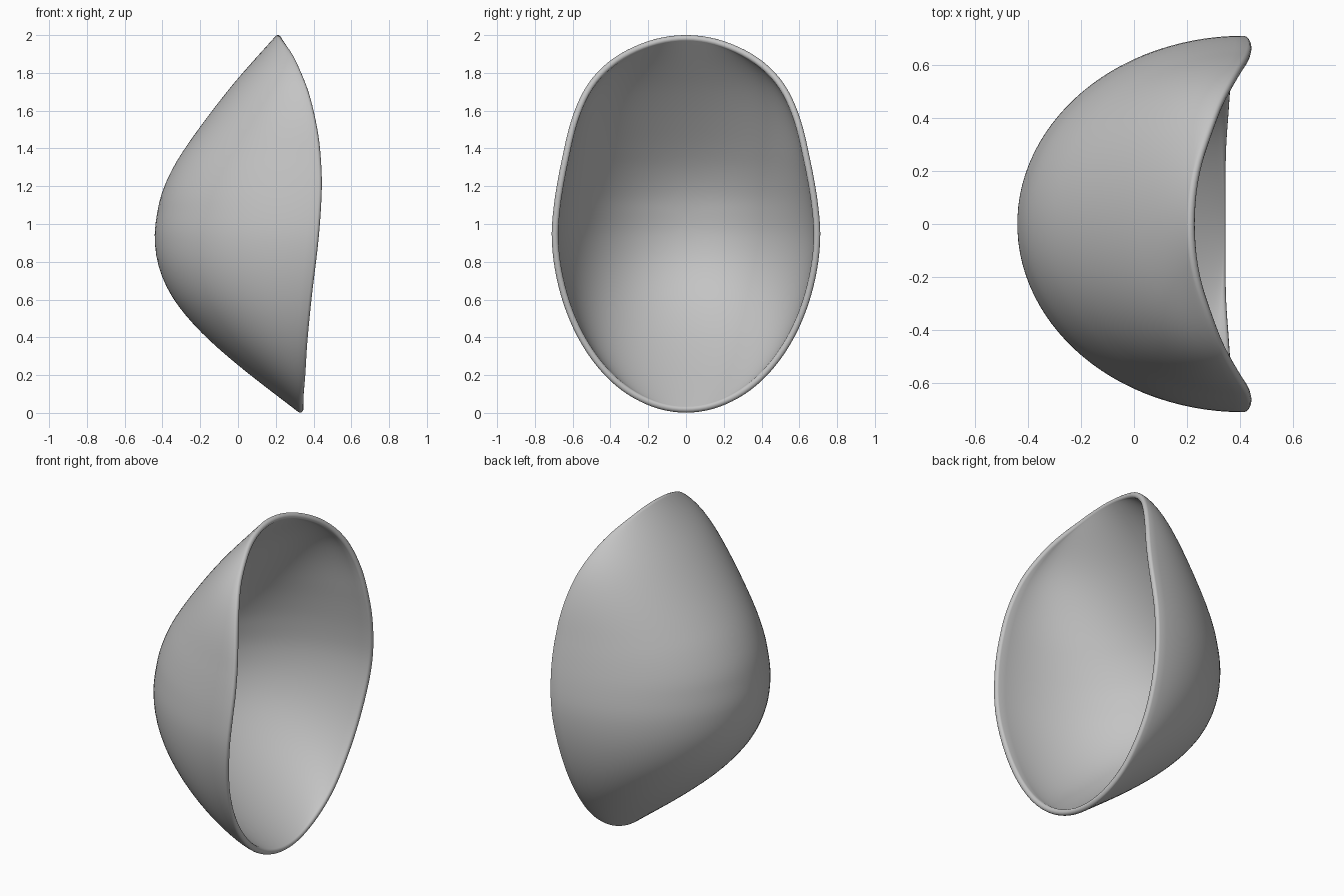
import bpy, bmesh, math
from mathutils import Vector

cube = bpy.data.objects.get("Cube")
if cube:
    bpy.data.objects.remove(cube, do_unlink=True)

SEG, RINGS, THICK, BULGE, RIM_STEPS = 128, 28, 0.035, 0.015, 6

# Profiles against height v (-1 bottom .. 1 top)
BACK_X = [(-1, .32), (-.75, 0), (-.57, -.2), (-.4, -.34), (-.235, -.417), (-.066, -.441),
          (.10, -.42), (.2, -.39), (.315, -.335), (.415, -.272), (.51, -.205), (.65, -.1),
          (.78, .005), (1, .2)]
RIM_X = [(-1, .32), (-.825, .339), (-.64, .351), (-.4, .374), (-.08, .411), (.18, .428),
         (.34, .424), (.5, .406), (.7, .36), (.85, .302), (.92, .264), (1, .2)]
WIDTH = [(-1, .735), (-.85, .725), (-.7, .719), (-.4, .716), (-.08, .713), (.1, .703),
         (.25, .698), (.4, .704), (.6, .738), (.8, .792), (.9, .815), (1, .83)]


def smooth_curve(pts, t):
    """Cubic Hermite interpolation through the profile points."""
    n = len(pts)

    def slope(i):
        a, b = pts[max(i - 1, 0)], pts[min(i + 1, n - 1)]
        return (b[1] - a[1]) / (b[0] - a[0])

    i = 0
    while i < n - 2 and t > pts[i + 1][0]:
        i += 1
    (x0, y0), (x1, y1) = pts[i], pts[i + 1]
    h = x1 - x0
    s = (t - x0) / h
    return ((2*s**3 - 3*s**2 + 1) * y0 + (s**3 - 2*s**2 + s) * h * slope(i)
            + (3*s**2 - 2*s**3) * y1 + (s**3 - s**2) * h * slope(i + 1))


def shell_point(r, ang):
    """Point of the outer bowl from a unit disk position."""
    u, v = r * math.cos(ang), r * math.sin(ang)
    half = math.sqrt(max(1 - v * v, 0))
    q = min(abs(u) / half, 1) if half > 1e-5 else 0
    if r > 0.99999 and half > 1e-5:
        q = 1
    rim, back = smooth_curve(RIM_X, v), smooth_curve(BACK_X, v)
    power = .5 + .5 * v ** 10
    x = rim - (rim - back) * (1 - q * q) ** power
    return Vector((x, u * smooth_curve(WIDTH, v), 1 + .996 * v))


# Outer bowl as concentric rings around the deepest point
bm = bmesh.new()
centre = bm.verts.new(shell_point(0, 0))
rings = []
for k in range(1, RINGS + 1):
    r = math.sin(k / RINGS * math.pi / 2)
    rings.append([bm.verts.new(shell_point(r, 2 * math.pi * j / SEG)) for j in range(SEG)])


def bridge(a, b):
    for j in range(SEG):
        m = (j + 1) % SEG
        bm.faces.new((a[j], a[m], b[m], b[j]))


def fan(c, ring):
    for j in range(SEG):
        bm.faces.new((c, ring[j], ring[(j + 1) % SEG]))


fan(centre, rings[0])
for a, b in zip(rings, rings[1:]):
    bridge(a, b)
bmesh.ops.recalc_face_normals(bm, faces=bm.faces[:])
bm.normal_update()
side = -1 if centre.normal.x > 0 else 1
normal = {v: v.normal * side for v in bm.verts}

# Inner bowl, offset by the wall thickness
inner_centre = bm.verts.new(centre.co - normal[centre] * THICK)
inner = [[bm.verts.new(v.co - normal[v] * THICK) for v in ring] for ring in rings]
fan(inner_centre, inner[0])
for a, b in zip(inner, inner[1:]):
    bridge(a, b)

# Rounded lip joining the two bowls
edge = rings[-1]
lip = [edge]
for s in range(1, RIM_STEPS):
    ang = math.pi * s / RIM_STEPS
    loop = []
    for j, v in enumerate(edge):
        n = normal[v]
        along = edge[(j + 1) % SEG].co - edge[j - 1].co
        out = n.cross(along).normalized()
        if out.dot(v.co - rings[-4][j].co) < 0:
            out = -out
        mid = v.co - n * THICK / 2
        loop.append(bm.verts.new(mid + n * (THICK / 2 * math.cos(ang)) + out * (BULGE * math.sin(ang))))
    lip.append(loop)
lip.append(inner[-1])
for a, b in zip(lip, lip[1:]):
    bridge(a, b)
bmesh.ops.recalc_face_normals(bm, faces=bm.faces[:])

mesh = bpy.data.meshes.new("curved_shell")
bm.to_mesh(mesh)
bm.free()
shell = bpy.data.objects.new("curved_shell", mesh)
bpy.context.collection.objects.link(shell)

# Plain grey
grey = bpy.data.materials.new("light_grey")
grey.use_nodes = True
colour = (0.55, 0.55, 0.55, 1)
grey.diffuse_color = colour
grey.node_tree.nodes["Principled BSDF"].inputs["Base Color"].default_value = colour
mesh.materials.append(grey)

bpy.context.view_layer.objects.active = shell
shell.select_set(True)
bpy.ops.object.shade_smooth_by_angle(angle=math.radians(50))
